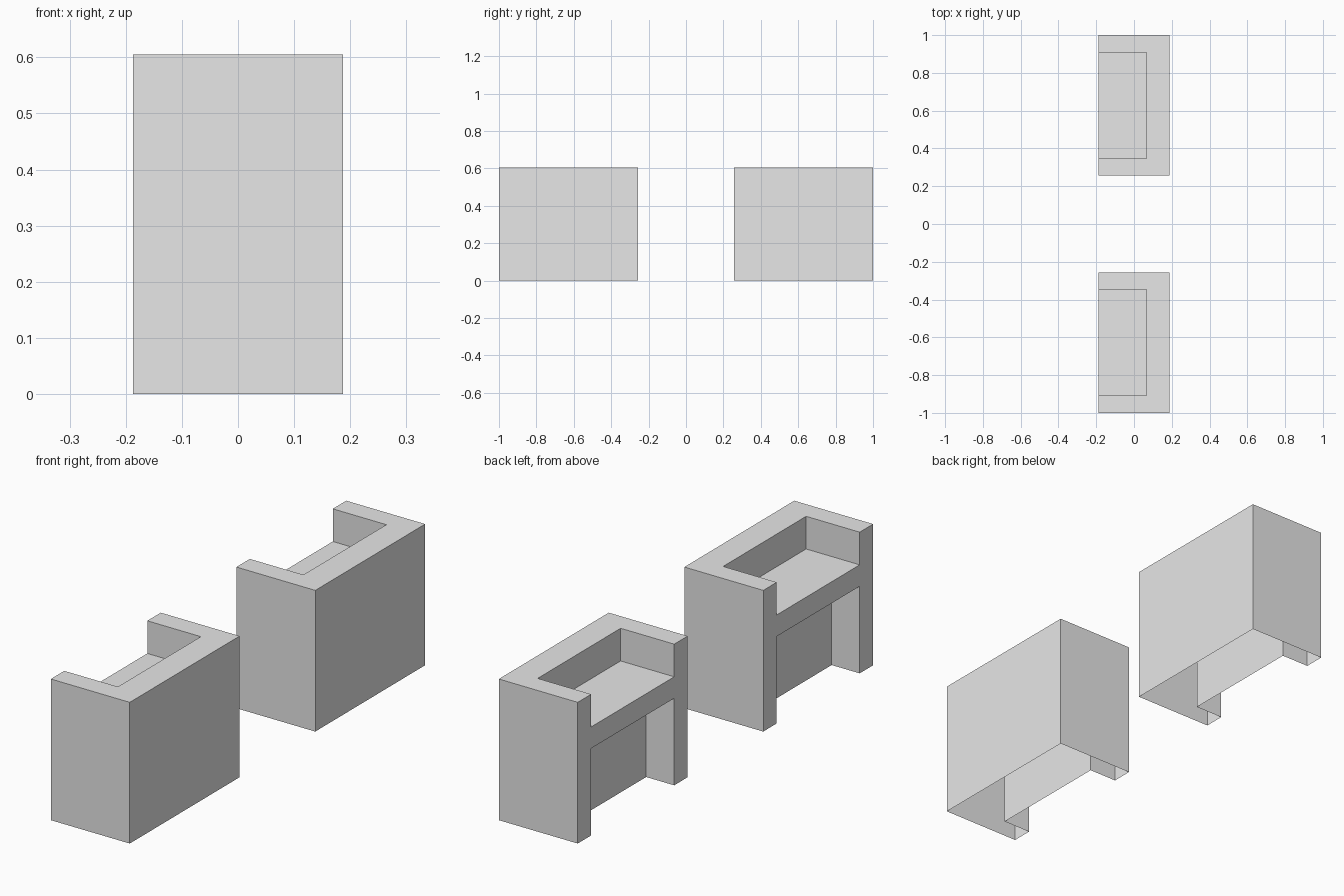
import bpy
import bmesh

cube = bpy.data.objects.get("Cube")
if cube:
    bpy.data.objects.remove(cube, do_unlink=True)

# Overall sizes
HALF_X, HEIGHT = 0.187, 0.605
CENTRE_Y, HALF_Y, INNER_Y = 0.628, 0.372, 0.281
SHELF_TOP, SHELF_UNDER = 0.465, 0.373
RECESS_X, KNEE_X = 0.067, -0.054

grey = bpy.data.materials.new("light_grey")
grey.use_nodes = True
colour = (0.8, 0.8, 0.8, 1)
grey.diffuse_color = colour
grey.node_tree.nodes["Principled BSDF"].inputs["Base Color"].default_value = colour


def box(name, low, high):
    """Box object between two opposite corners."""
    bm = bmesh.new()
    bmesh.ops.create_cube(bm, size=1)
    for v in bm.verts:
        v.co = [a + (b - a) * (c + 0.5) for a, b, c in zip(low, high, v.co)]
    mesh = bpy.data.meshes.new(name)
    bm.to_mesh(mesh)
    bm.free()
    mesh.materials.append(grey)
    obj = bpy.data.objects.new(name, mesh)
    bpy.context.collection.objects.link(obj)
    return obj


def cut(obj, cutter):
    """Subtract the cutter and discard it."""
    mod = obj.modifiers.new("cut", 'BOOLEAN')
    mod.operation = 'DIFFERENCE'
    mod.solver = 'EXACT'
    mod.object = cutter
    cutter.hide_render = True
    bpy.context.view_layer.objects.active = obj
    bpy.ops.object.modifier_apply(modifier=mod.name)
    bpy.data.objects.remove(cutter, do_unlink=True)


def counter(name, y):
    body = box(name, (-HALF_X, y - HALF_Y, 0), (HALF_X, y + HALF_Y, HEIGHT))
    # Recessed worktop, open on one long side
    cut(body, box("worktop_recess", (-1, y - INNER_Y, SHELF_TOP),
                  (RECESS_X, y + INNER_Y, 1)))
    # Knee space below the worktop
    cut(body, box("knee_space", (-1, y - INNER_Y, -1),
                  (KNEE_X, y + INNER_Y, SHELF_UNDER)))
    # The shell is open where it meets the floor
    bm = bmesh.new()
    bm.from_mesh(body.data)
    floor = [f for f in bm.faces if f.calc_center_median().z < 0.001]
    bmesh.ops.delete(bm, geom=floor, context='FACES')
    bm.to_mesh(body.data)
    bm.free()


counter("front_counter", -CENTRE_Y)
counter("back_counter", CENTRE_Y)
